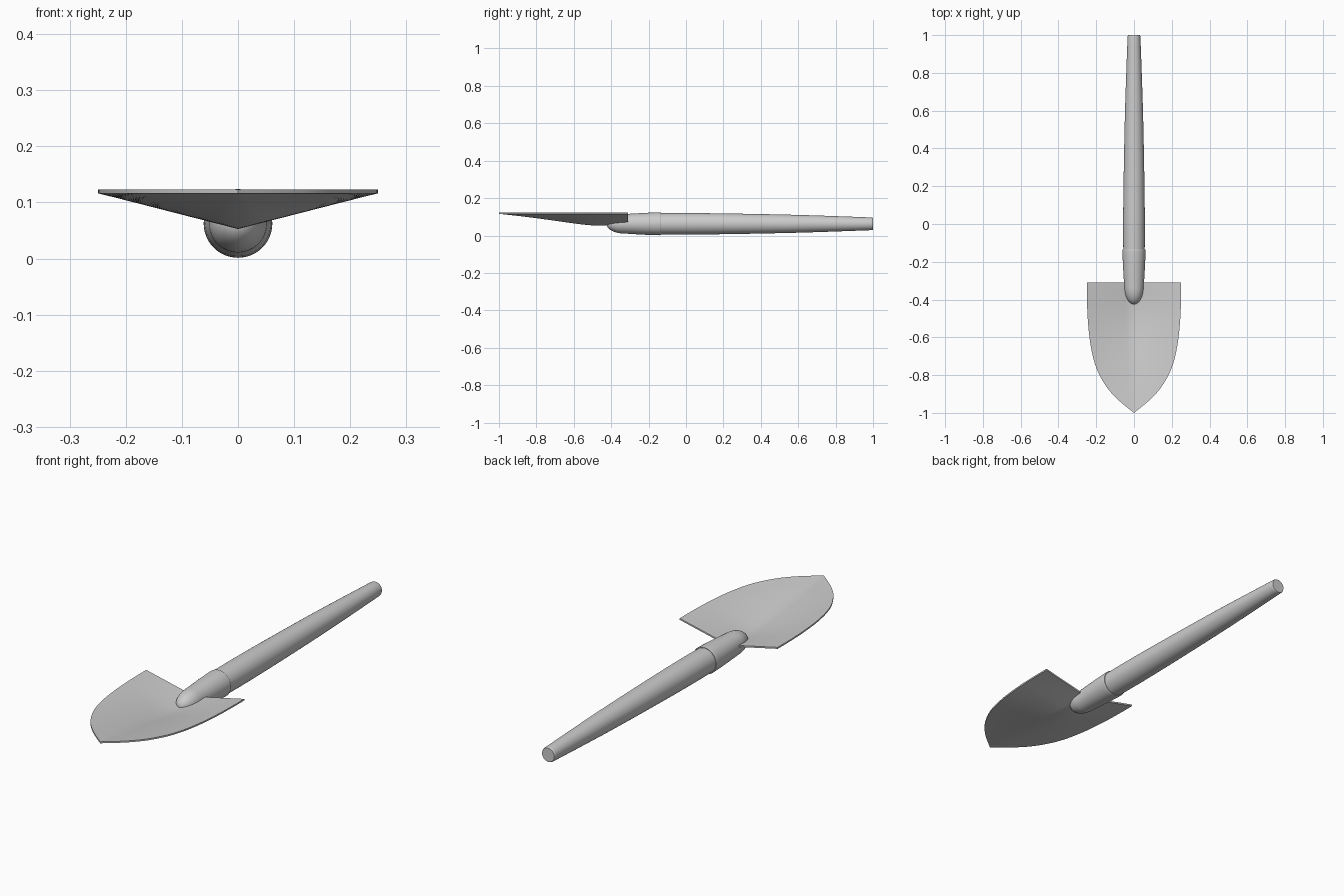
import bpy, bmesh, math

if "Cube" in bpy.data.objects:
    bpy.data.objects.remove(bpy.data.objects["Cube"])

AXIS_Z = 0.0625   # height of the handle centreline
RIM_Z = 0.123     # flat upper rim of the blade
THICK = 0.007


def smooth_lookup(points, t):
    """Catmull-Rom value through (position, value) pairs."""
    n = len(points)

    def slope(i):
        a, b = points[max(i - 1, 0)], points[min(i + 1, n - 1)]
        return (b[1] - a[1]) / (b[0] - a[0])

    i = 0
    while i < n - 2 and t > points[i + 1][0]:
        i += 1
    (x0, v0), (x1, v1) = points[i], points[i + 1]
    h = x1 - x0
    s = (t - x0) / h
    return ((2*s**3 - 3*s**2 + 1) * v0 + (s**3 - 2*s**2 + s) * h * slope(i)
            + (3*s**2 - 2*s**3) * v1 + (s**3 - s**2) * h * slope(i + 1))


def loft(name, rings):
    """Skin a list of closed rings, cap both ends, smooth shade."""
    bm = bmesh.new()
    rows = [[bm.verts.new(p) for p in ring] for ring in rings]
    n = len(rows[0])
    for a, b in zip(rows, rows[1:]):
        for i in range(n):
            j = (i + 1) % n
            bm.faces.new((a[i], a[j], b[j], b[i]))
    bm.faces.new(rows[0])
    bm.faces.new(rows[-1])
    bmesh.ops.remove_doubles(bm, verts=bm.verts, dist=1e-5)
    bmesh.ops.dissolve_degenerate(bm, edges=bm.edges, dist=1e-6)
    bmesh.ops.recalc_face_normals(bm, faces=bm.faces)
    mesh = bpy.data.meshes.new(name)
    bm.to_mesh(mesh)
    bm.free()
    obj = bpy.data.objects.new(name, mesh)
    bpy.context.collection.objects.link(obj)
    bpy.ops.object.select_all(action='DESELECT')
    obj.select_set(True)
    bpy.context.view_layer.objects.active = obj
    bpy.ops.object.shade_smooth_by_angle(angle=math.radians(35))
    return obj


def circle(y, r, n=48):
    return [(r * math.cos(math.tau * i / n), y, AXIS_Z + r * math.sin(math.tau * i / n))
            for i in range(n)]


# Blade: V-shaped dish with a level rim and pointed tip
half_width = [(-1, 0), (-.93, .085), (-.86, .147), (-.76, .2), (-.64, .23),
              (-.5, .245), (-.38, .249), (-.31, .249)]
keel = [(-1, RIM_Z), (-.85, .106), (-.73, .090), (-.57, .068), (-.48, .060),
        (-.4, .061), (-.31, .067)]
rings = []
STEPS, COLS = 40, 12
for k in range(STEPS + 1):
    y = -1 + 0.69 * k / STEPS
    w, zc = smooth_lookup(half_width, y), smooth_lookup(keel, y)
    us = [-1 + 2 * i / COLS for i in range(COLS + 1)]
    top = [(u * w, y, zc + (RIM_Z - zc) * abs(u)) for u in us]
    rings.append(top + [(x, yy, z - THICK) for x, yy, z in reversed(top)])
loft("blade", rings)

# Socket: tapered collar ending in a rounded nose
nose = [(-.33 - .095 * math.cos(a), .052 * math.sin(a))
        for a in (math.radians(2 + 88 * i / 12) for i in range(13))]
collar = [(-.28, .055), (-.22, .0585), (-.17, .0605), (-.142, .0612), (-.138, .061), (-.135, .0595)]
loft("socket", [circle(y, r) for y, r in nose + collar])

# Handle: long, gently tapering grip
grip = [(-.2, .056), (-.05, .0575), (.1, .0568), (.35, .053), (.6, .0475), (.8, .041), (.99, .034)]
body = [(-.2 + 1.19 * i / 24, smooth_lookup(grip, -.2 + 1.19 * i / 24)) for i in range(25)]
loft("handle", [circle(y, r) for y, r in body + [(.997, .033), (1, .031)]])
